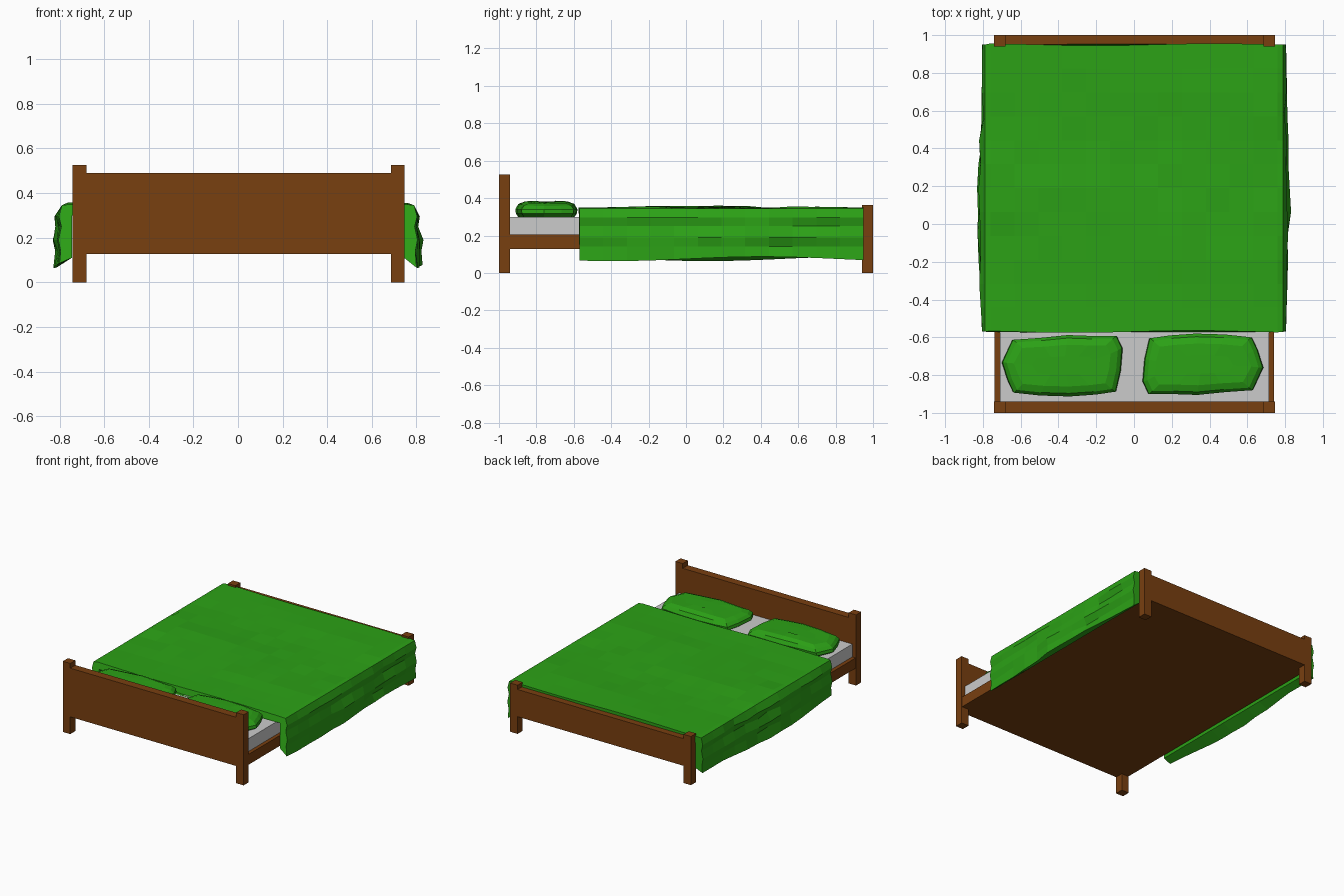
import bpy, bmesh, math, random
from mathutils import Vector

if "Cube" in bpy.data.objects:
    bpy.data.objects.remove(bpy.data.objects["Cube"])

random.seed(4)


def material(name, rgb):
    m = bpy.data.materials.new(name)
    m.diffuse_color = (*rgb, 1)
    m.use_nodes = True
    m.node_tree.nodes["Principled BSDF"].inputs["Base Color"].default_value = m.diffuse_color
    return m


WOOD = material("brown_wood", (0.19, 0.05, 0.005))
CLOTH = material("green_cloth", (0.025, 0.36, 0.008))


def finish(name, bm, mat=None):
    bmesh.ops.recalc_face_normals(bm, faces=bm.faces)
    me = bpy.data.meshes.new(name)
    bm.to_mesh(me)
    bm.free()
    if mat:
        me.materials.append(mat)
    ob = bpy.data.objects.new(name, me)
    bpy.context.collection.objects.link(ob)
    return ob


def box(name, lo, hi, mat=None):
    bm = bmesh.new()
    bmesh.ops.create_cube(bm, size=1)
    for v in bm.verts:
        v.co = [l + (c + 0.5) * (h - l) for c, l, h in zip(v.co, lo, hi)]
    return finish(name, bm, mat)


def loft(name, rings, mat):
    """Skin closed rings of points and cap both ends."""
    bm = bmesh.new()
    rows = [[bm.verts.new(p) for p in ring] for ring in rings]
    n = len(rows[0])
    for a, b in zip(rows, rows[1:]):
        for i in range(n):
            j = (i + 1) % n
            bm.faces.new((a[i], a[j], b[j], b[i]))
    bm.faces.new(rows[0])
    bm.faces.new(rows[-1])
    return finish(name, bm, mat)


# Headboard and footboard: two corner posts and a flush panel each
for end, y0, y1, post_h, panel_h in (("head", -1, -0.94, 0.525, 0.49),
                                     ("foot", 0.94, 1, 0.362, 0.33)):
    for side, x in (("left", -0.741), ("right", 0.685)):
        box(f"{end}_{side}_post", (x, y0, 0), (x + 0.061, y1, post_h), WOOD)
    box(end + "board_panel", (-0.68, y0, 0.128), (0.685, y1, panel_h), WOOD)

# Bed base and mattress
box("bed_base", (-0.738, -0.94, 0.128), (0.742, 0.94, 0.205), WOOD)
box("mattress", (-0.71, -0.94, 0.205), (0.715, 0.94, 0.30))

# Blanket: thick draped section swept along y with cloth-like waviness
NY, NX = 13, 12
side = [(0.79, 0.345), (0.803, 0.295), (0.792, 0.25), (0.805, 0.19),
        (0.795, 0.14), (0.80, 0.075)]
rings = []
for k in range(NY):
    t = k / (NY - 1)
    y = -0.57 + 1.52 * t
    swell = math.sin(math.pi * t)

    def drape(s):
        pts = []
        for i, (x, z) in enumerate(side):
            wob = random.uniform(-0.012, 0.012) * swell
            wave = 0.018 * math.sin(math.pi * min(1, t * 1.3)) * (i > 0)
            dz = 0.012 * math.sin(6 * t + s + 3) if i == 5 else 0
            pts.append((s * (x + wob * (i > 0) + wave), y, z + dz))
        return pts

    top = []
    for i in range(NX + 1):
        x = -0.76 + 1.52 * i / NX
        z = 0.349 + 0.007 * math.sin(10 * t - 2 + 2 * x) * swell
        z += random.uniform(-0.004, 0.006) * swell
        bow = 0.006 * math.sin(5 * x + k) if k in (0, NY - 1) else 0
        top.append((x, y + bow, z))
    under = []
    for i in range(NX + 1):
        x = 0.745 - 1.49 * i / NX
        lean = -0.025 * math.cos(2 * x) if k == 0 else 0
        under.append((x, y + lean, 0.30))
    rings.append(list(reversed(drape(-1))) + top + drape(1)
                 + [(0.745, y, 0.11)] + under + [(-0.745, y, 0.11)])

blanket_bm_rings = rings
loft("blanket", blanket_bm_rings, CLOTH)

# Pillows: one irregular outline stacked in levels, second turned half round
outline = [(-0.32, 0.015), (-0.265, 0.135), (-0.12, 0.145), (0.03, 0.16),
           (0.17, 0.155), (0.29, 0.155), (0.32, 0.09), (0.31, -0.03),
           (0.285, -0.14), (0.18, -0.155), (0.04, -0.165), (-0.12, -0.16),
           (-0.26, -0.145), (-0.29, -0.08)]
levels = [(0.90, 0.90, 0.298), (1.0, 0.98, 0.318), (0.985, 1.0, 0.34),
          (0.92, 0.90, 0.37), (0.80, 0.68, 0.384), (0.5, 0.3, 0.387)]
for name, cx, cy, turn in (("left_pillow", -0.38, -0.748, 1),
                           ("right_pillow", 0.365, -0.745, -1)):
    stack = []
    for sx, sy, z in levels:
        stack.append([(cx + turn * x * sx, cy + turn * y * sy,
                       z - (0.012 * abs(x) / 0.32 if z > 0.35 else 0))
                      for x, y in outline])
    loft(name, stack, CLOTH)
